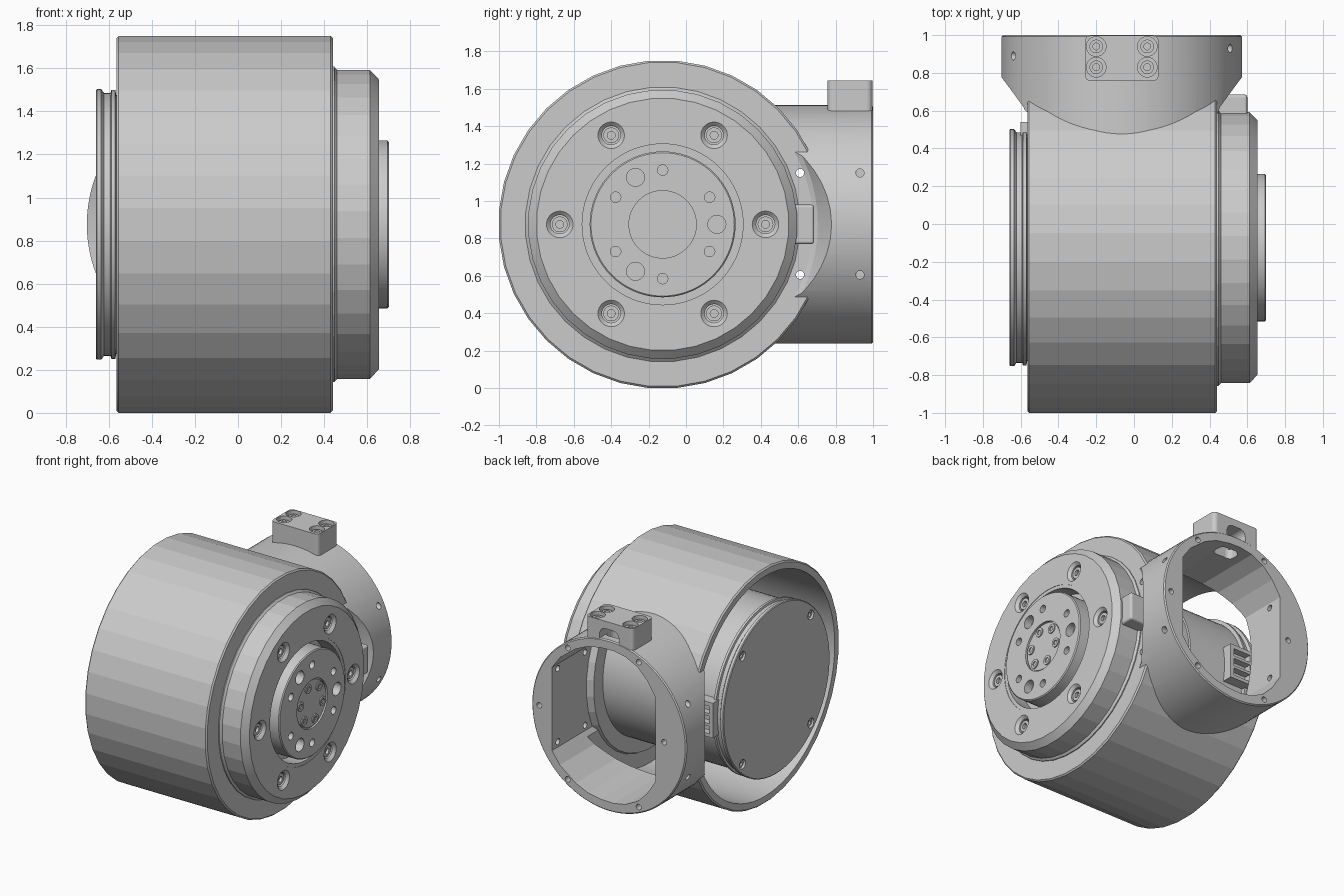
import bpy, bmesh, math
from mathutils import Vector

cube = bpy.data.objects.get("Cube")
if cube:
    bpy.data.objects.remove(cube, do_unlink=True)

grey = bpy.data.materials.new("machined_grey")
grey.use_nodes = True
grey.diffuse_color = (0.6, 0.6, 0.6, 1)
grey.node_tree.nodes["Principled BSDF"].inputs["Base Color"].default_value = (0.6, 0.6, 0.6, 1)

CY, CZ = -0.125, 0.875           # main axis, running along x
DRUM = (0, CY, CZ)
NX, NR = -0.065, 0.637           # neck centre in x, neck radius


def make(name, bm):
    bmesh.ops.recalc_face_normals(bm, faces=bm.faces)
    me = bpy.data.meshes.new(name)
    bm.to_mesh(me)
    bm.free()
    me.materials.append(grey)
    ob = bpy.data.objects.new(name, me)
    bpy.context.collection.objects.link(ob)
    return ob


def lathe(name, profile, centres=(DRUM,), axis="X", segs=72, phase=0.0):
    """Solids of revolution from (position, radius) pairs, one per centre."""
    bm = bmesh.new()
    for c in centres:
        rings = []
        for t, r in profile:
            ring = []
            for i in range(segs):
                a = phase + 2 * math.pi * i / segs
                u, v = r * math.cos(a), r * math.sin(a)
                p = {"X": (t, u, v), "Y": (u, t, v), "Z": (u, v, t)}[axis]
                ring.append(bm.verts.new(Vector(c) + Vector(p)))
            rings.append(ring)
        for a, b in zip(rings, rings[1:]):
            for i in range(segs):
                j = (i + 1) % segs
                bm.faces.new((a[i], a[j], b[j], b[i]))
        bm.faces.new(rings[0])
        bm.faces.new(rings[-1])
    return make(name, bm)


def box(name, lo, hi, bevel=0.0, direction=None):
    """Box between two corners; bevels all edges or those along one axis."""
    bm = bmesh.new()
    bmesh.ops.create_cube(bm, size=1)
    for v in bm.verts:
        v.co = [l + (h - l) * (c + 0.5) for l, h, c in zip(lo, hi, v.co)]
    if bevel:
        edges = [e for e in bm.edges if direction is None or
                 abs((e.verts[0].co - e.verts[1].co).normalized()[direction]) > 0.9]
        bmesh.ops.bevel(bm, geom=edges, offset=bevel, segments=5, profile=0.5, affect="EDGES")
    return make(name, bm)


def prism_y(name, pts, y0, y1):
    bm = bmesh.new()
    f = bm.faces.new([bm.verts.new((x, y0, z)) for x, z in pts])
    ext = bmesh.ops.extrude_face_region(bm, geom=[f])
    for v in ext["geom"]:
        if isinstance(v, bmesh.types.BMVert):
            v.co.y = y1
    return make(name, bm)


def combine(ob, *tools, op="DIFFERENCE"):
    bpy.context.view_layer.objects.active = ob
    for tool in tools:
        m = ob.modifiers.new("combine", "BOOLEAN")
        m.operation, m.solver, m.object = op, "EXACT", tool
        bpy.ops.object.modifier_apply(modifier=m.name)
        bpy.data.objects.remove(tool, do_unlink=True)


def around(radius, angles):
    """Centres on a circle about the main axis."""
    return [(0, CY + radius * math.cos(math.radians(a)), CZ + radius * math.sin(math.radians(a)))
            for a in angles]


def screws(name, centres, top, r, axis="X", sign=1):
    """Socket screws whose heads end at the given level."""
    prof = [(top - sign * 0.06, r), (top, r), (top, r * 0.5), (top - sign * 0.02, r * 0.5)]
    return lathe(name, prof, centres, axis, 18)


# Main drum and neck, joined, then hollowed
housing = lathe("housing", [(-0.565, 0.868), (-0.555, 0.878), (0.43, 0.878), (0.44, 0.868)],
                segs=36, phase=math.radians(5))
neck = lathe("neck", [(0.3, NR), (0.992, NR), (1.0, NR - 0.008)], [(NX, 0, CZ)], "Y", 96)
combine(neck,
        lathe("cut_a", [(0.437, 0.80), (0.455, 0.83), (0.575, 0.905), (0.8, 1.04)]),
        lathe("cut_b", [(-0.562, 0.80), (-0.585, 0.83), (-0.705, 0.905), (-0.9, 1.02)]))
combine(housing, neck, op="UNION")
combine(housing, lathe("cut_hollow", [(-0.8, 0.82), (0.38, 0.82)]))
# Neck opening: flat sides, rounded top and bottom
upper = [(0.405, 0.31), (0.34, 0.40), (0.21, 0.50), (0.11, 0.545), (0, 0.565), (-0.1, 0.568),
         (-0.2, 0.55), (-0.3, 0.50), (-0.38, 0.42), (-0.45, 0.31)]
opening = [(x, CZ + z) for x, z in upper] + [(x, CZ - z) for x, z in reversed(upper)]
combine(housing, prism_y("cut_opening", opening, 0.2, 1.2))

# Cable bridge on top of the neck, with its slot
bridge = box("cable_bridge", (-0.26, 0.757, 1.475), (0.13, 0.997, 1.645), 0.03, 2)
bridge_holes = [(x, y, 0) for x in (-0.2, 0.07) for y in (0.83, 0.94)]
combine(bridge,
        lathe("cut_bores", [(1.605, 0.052), (1.7, 0.052)], bridge_holes, "Z", 24),
        box("cut_arch", (-0.145, 0.83, 1.4), (0.015, 1.1, 1.59), 0.05, 1))
screws("bridge_screws", bridge_holes, 1.625, 0.036, "Z")
combine(housing, box("cut_slot", (-0.145, 0.83, 1.35), (0.015, 0.94, 1.6), 0.04, 2))

# Side holes and rim holes of the neck
side = [(0, y, CZ + z) for y in (0.61, 0.93) for z in (0.275, -0.27)]
combine(housing, lathe("cut_right", [(0.3, 0.022), (0.7, 0.022)], side, "X", 16))
combine(housing, lathe("cut_left", [(-0.8, 0.022), (-0.35, 0.022)],
                       [(0, 0.89, CZ + z) for z in (0.275, -0.27)], "X", 16))
rim = [(x, 0, CZ + z) for x, z in
       [(0.51, 0), (-0.52, 0), (0.275, 0.49), (0.275, -0.49), (-0.31, 0.54), (-0.31, -0.54)]]
combine(housing, lathe("cut_rim", [(0.92, 0.021), (1.1, 0.021)], rim, "Y", 16))

# Stepped bearing housing on the right end
step = lathe("bearing_housing", [(0.36, 0.70), (0.435, 0.735), (0.447, 0.735), (0.46, 0.72),
                                 (0.612, 0.72), (0.655, 0.675)], segs=36, phase=math.radians(5))
six = [60 * i for i in range(6)]
bolt_centres = around(0.55, six)
combine(step,
        lathe("cut_groove", [(0.53, 0.43), (0.652, 0.43), (0.652, 0.455), (0.8, 0.455)]),
        lathe("cut_bolts", [(0.60, 0.05), (0.635, 0.05), (0.656, 0.072), (0.8, 0.072)],
              bolt_centres, "X", 28))
screws("bearing_bolts", bolt_centres, 0.63, 0.042)
tab = box("locating_tab", (0.43, 0.56, 0.77), (0.60, 0.685, 0.98), 0.015)

# Output flange with centre recess and hole pattern
flange = lathe("output_flange", [(0.50, 0.39), (0.693, 0.39), (0.70, 0.383)])
combine(flange,
        lathe("cut_centre", [(0.685, 0.18), (0.8, 0.18)]),
        lathe("cut_threads", [(0.62, 0.028), (0.8, 0.028)], around(0.29, [a + 30 for a in six]), "X", 20),
        lathe("cut_pins", [(0.64, 0.048), (0.8, 0.048)], around(0.29, (0, 120, 240)), "X", 28))
hub = around(0.132, [a + 48 for a in six])
lathe("hub_cap", [(0.66, 0.172), (0.692, 0.172)])
screws("hub_screws", hub, 0.70, 0.034)

# Inner motor body with end cap on the left
motor = lathe("motor_body", [(-0.66, 0.622), (-0.655, 0.628), (-0.635, 0.628), (-0.622, 0.61),
                             (-0.592, 0.61), (-0.588, 0.625), (-0.57, 0.625), (-0.565, 0.60),
                             (-0.1, 0.60), (-0.095, 0.59), (0.40, 0.59)])
cap_holes = around(0.57, (45, 135, 225, 315))
combine(motor, lathe("cut_cap", [(-0.8, 0.035), (-0.635, 0.035)], cap_holes, "X", 20))
screws("cap_screws", cap_holes, -0.648, 0.028, sign=-1)

# Cable connector on the motor side, with three sockets
plug = box("connector", (-0.60, 0.43, 0.75), (-0.40, 0.54, 1.01))
for z in (0.775, 0.85, 0.925):
    combine(plug, box("cut_socket", (-0.57, 0.49, z), (-0.43, 0.6, z + 0.055)))

# Smooth the fine curves, keep the broad drum facets flat
bpy.ops.object.select_all(action="DESELECT")
for ob in bpy.context.scene.objects:
    if ob.type == "MESH":
        ob.select_set(True)
        bpy.context.view_layer.objects.active = ob
bpy.ops.object.shade_smooth_by_angle(angle=math.radians(8))
bpy.ops.object.select_all(action="DESELECT")
